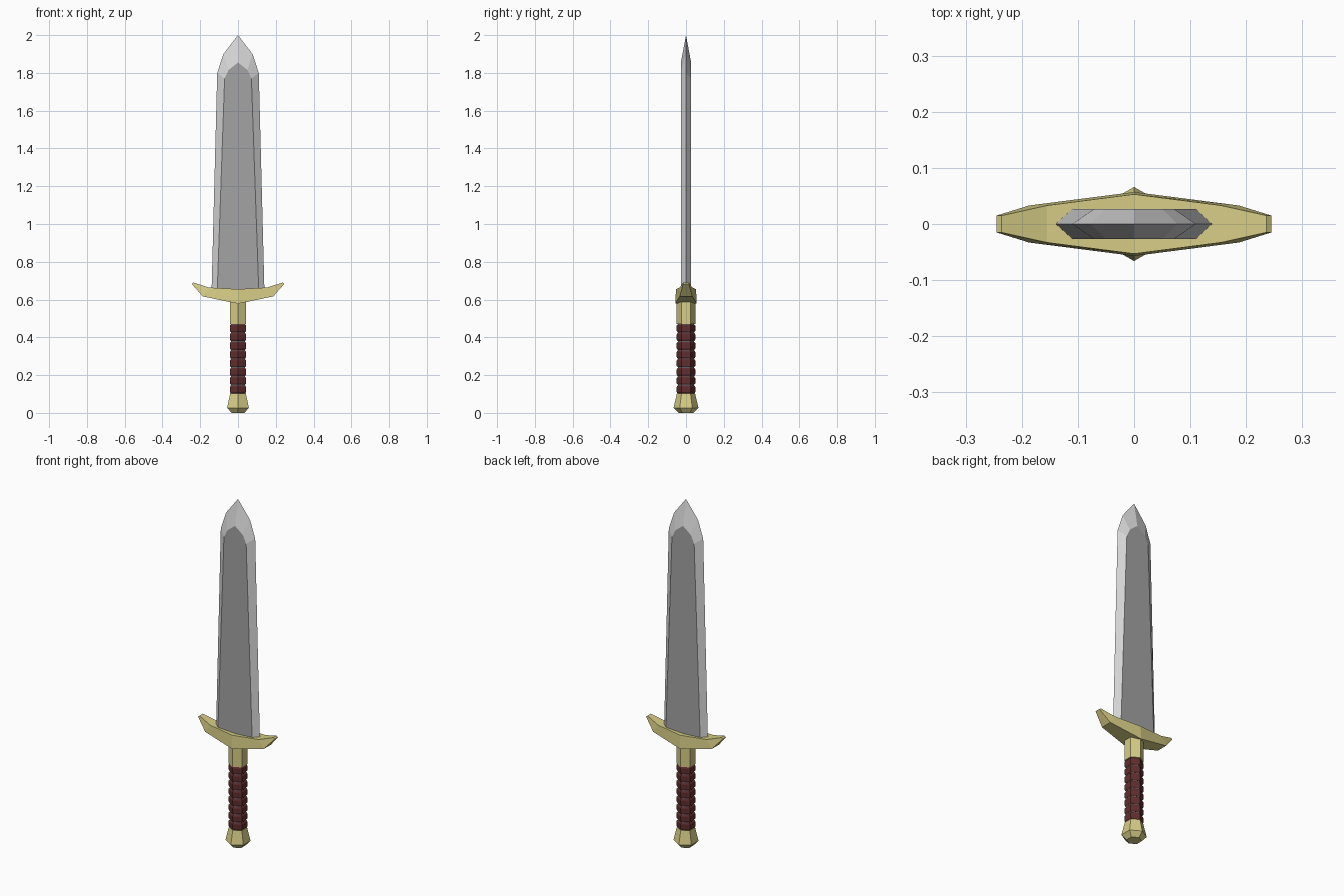
import bpy, bmesh, math

if "Cube" in bpy.data.objects:
    bpy.data.objects.remove(bpy.data.objects["Cube"])


def material(name, rgb):
    m = bpy.data.materials.new(name)
    m.diffuse_color = (*rgb, 1)
    m.use_nodes = True
    m.node_tree.nodes["Principled BSDF"].inputs["Base Color"].default_value = m.diffuse_color
    return m


GOLD = material("pale gold", (0.68, 0.61, 0.24))
STEEL = material("blade steel", (0.37, 0.37, 0.37))
EDGE = material("sharpened edge", (0.68, 0.68, 0.68))
LEATHER = material("red leather", (0.12, 0.026, 0.026))
CORE = material("grey core", (0.12, 0.13, 0.14))


def finish(name, bm, *mats):
    bmesh.ops.recalc_face_normals(bm, faces=bm.faces)
    me = bpy.data.meshes.new(name)
    bm.to_mesh(me)
    bm.free()
    for m in mats:
        me.materials.append(m)
    ob = bpy.data.objects.new(name, me)
    bpy.context.collection.objects.link(ob)
    return ob


def loft(bm, rings):
    """Skin matching closed rings of points and cap both ends."""
    vs = [[bm.verts.new(p) for p in r] for r in rings]
    n = len(vs[0])
    for a, b in zip(vs, vs[1:]):
        for i in range(n):
            j = (i + 1) % n
            bm.faces.new((a[i], a[j], b[j], b[i]))
    bm.faces.new(vs[0][::-1])
    bm.faces.new(vs[-1])


def hexagon(r, z):
    """Six-sided ring with corners at front and back."""
    return [(r * math.sin(k * math.pi / 3), -r * math.cos(k * math.pi / 3), z)
            for k in range(6)]


def hex_part(name, profile, mat):
    bm = bmesh.new()
    loft(bm, [hexagon(r, z) for r, z in profile])
    return finish(name, bm, mat)


def mirrored(half):
    """Full outline from the right half, which ends at a point on x = 0."""
    return half + [(-x, z) for x, z in half[-2::-1]]


# Blade: flat steel panel on both sides, bevelled to a bright cutting edge
outline = mirrored([(0.14, 0.64), (0.11, 1.80), (0.077, 1.90), (0, 2.0)])
panel = mirrored([(0.11, 0.64), (0.071, 1.77), (0.05, 1.815), (0, 1.855)])
bm = bmesh.new()
rim = [bm.verts.new((x, 0, z)) for x, z in outline]
for y in (-0.027, 0.027):
    flat = [bm.verts.new((x, y, z)) for x, z in panel]
    bm.faces.new(flat)
    for i in range(len(rim) - 1):
        bm.faces.new((rim[i], rim[i + 1], flat[i + 1], flat[i])).material_index = 1
    bm.faces.new([rim[0], rim[-1], flat[-1], flat[0]])
finish("blade", bm, STEEL, EDGE)

# Guard: sections along x as (top x, top z, top y, bottom x, bottom z, bottom y)
half = [(0, 0.655, 0.053, 0, 0.578, 0.057),
        (0.155, 0.664, 0.033, 0.187, 0.617, 0.033),
        (0.236, 0.69, 0.015, 0.245, 0.683, 0.015)]
sections = [(-s[0], s[1], s[2], -s[3], s[4], s[5]) for s in half[:0:-1]] + half
bm = bmesh.new()
loft(bm, [[(tx, -ty, tz), (tx, ty, tz), (bx, by, bz), (bx, -by, bz)]
          for tx, tz, ty, bx, bz, by in sections])
finish("guard", bm, GOLD)

# Collar under the guard and pommel at the bottom
hex_part("collar", [(0.05, 0.47), (0.05, 0.61)], GOLD)
hex_part("pommel", [(0.04, 0), (0.066, 0.027), (0.048, 0.103)], GOLD)

# Grip: grey core with eight leather bands
hex_part("grip_core", [(0.043, 0.09), (0.043, 0.48)], CORE)
step = 0.37 / 8
for k in range(8):
    z = 0.101 + k * step
    hex_part(f"grip_band_{k + 1}",
             [(0.044, z + 0.002), (0.049, z + 0.009),
              (0.049, z + step - 0.009), (0.044, z + step - 0.002)], LEATHER)
